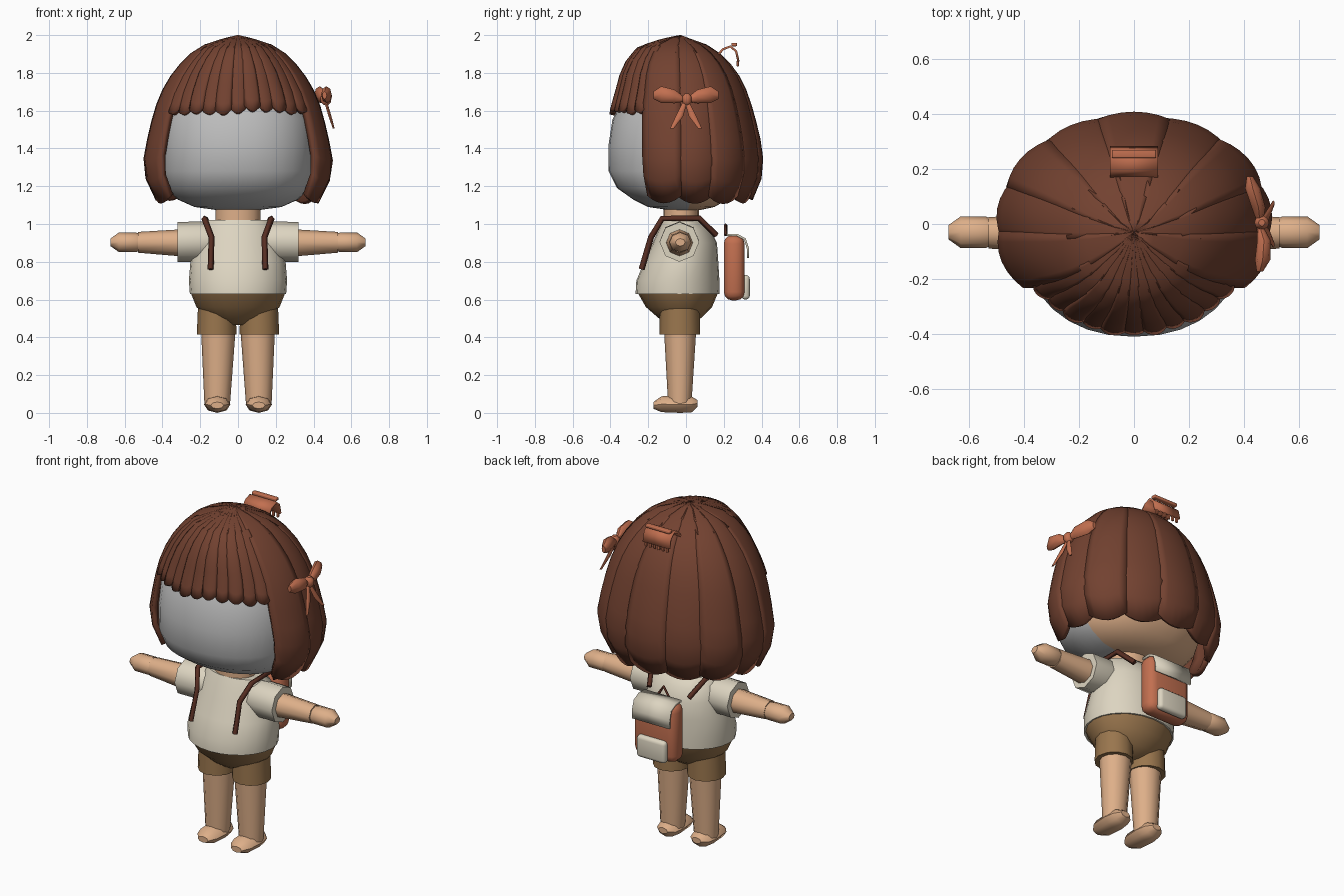
import bpy, bmesh, math, random
from mathutils import Vector

if "Cube" in bpy.data.objects:
    bpy.data.objects.remove(bpy.data.objects["Cube"])

random.seed(4)


def material(name, col):
    m = bpy.data.materials.new(name)
    m.diffuse_color = (*col, 1)
    m.use_nodes = True
    m.node_tree.nodes["Principled BSDF"].inputs["Base Color"].default_value = m.diffuse_color
    return m


HAIR = material("brown hair", (0.17, 0.054, 0.03))
SKIN = material("skin", (0.73, 0.43, 0.25))
FACE = material("grey face", (0.51, 0.51, 0.51))
SHIRT = material("cream cloth", (0.72, 0.66, 0.53))
SHORTS = material("tan shorts", (0.32, 0.18, 0.075))
CORAL = material("coral", (0.54, 0.16, 0.08))
STRAP = material("dark strap", (0.095, 0.027, 0.016))


def finish(name, bm, *mats):
    me = bpy.data.meshes.new(name)
    bm.to_mesh(me)
    bm.free()
    for m in mats:
        me.materials.append(m)
    ob = bpy.data.objects.new(name, me)
    bpy.context.scene.collection.objects.link(ob)
    return ob


def loft(name, mat, rings, n=12, axis="z", power=2.0):
    """Closed loft; each ring is (t, u, v, ru, rv) along the axis."""
    bm = bmesh.new()
    loops = []
    for t, u, v, ru, rv in rings:
        loop = []
        for k in range(n):
            a = 2 * math.pi * k / n
            c, s = math.cos(a), math.sin(a)
            p = u + ru * math.copysign(abs(c) ** (2 / power), c)
            q = v + rv * math.copysign(abs(s) ** (2 / power), s)
            loop.append(bm.verts.new({"z": (p, q, t), "x": (t, p, q), "y": (q, t, p)}[axis]))
        loops.append(loop)
    for a, b in zip(loops, loops[1:]):
        for k in range(n):
            bm.faces.new((a[k], a[(k + 1) % n], b[(k + 1) % n], b[k]))
    bm.faces.new(loops[0])
    bm.faces.new(loops[-1])
    bmesh.ops.recalc_face_normals(bm, faces=bm.faces[:])
    return finish(name, bm, mat)


def box(name, mat, loc, size, bevel):
    bm = bmesh.new()
    bmesh.ops.create_cube(bm, size=1)
    for v in bm.verts:
        v.co = Vector(loc) + Vector([c * s for c, s in zip(v.co, size)])
    bmesh.ops.bevel(bm, geom=bm.edges[:], offset=bevel, segments=3, profile=0.5, affect="EDGES")
    return finish(name, bm, mat)


def strip(name, mat, pts, half, thick):
    """Curved plate: a (y, z) line swept across x."""
    bm = bmesh.new()
    rows = [[bm.verts.new((s * half, y, z)) for s in (-1, 1)] for y, z in pts]
    for a, b in zip(rows, rows[1:]):
        bm.faces.new((a[0], a[1], b[1], b[0]))
    ob = finish(name, bm, mat)
    mod = ob.modifiers.new("thickness", "SOLIDIFY")
    mod.thickness, mod.offset = thick, 0
    return ob


def cord(name, mat, pts, r):
    cu = bpy.data.curves.new(name, "CURVE")
    cu.dimensions = "3D"
    cu.bevel_depth, cu.bevel_resolution, cu.use_fill_caps = r, 0, True
    sp = cu.splines.new("POLY")
    sp.points.add(len(pts) - 1)
    for p, co in zip(sp.points, pts):
        p.co = (*co, 1)
    cu.materials.append(mat)
    bpy.context.scene.collection.objects.link(bpy.data.objects.new(name, cu))


# Head: rows of height, half width, front and back reach
head_rows = [(1.075, .12, .10, .08), (1.09, .23, .20, .15), (1.13, .32, .28, .22),
             (1.19, .375, .365, .27), (1.28, .40, .41, .31), (1.42, .405, .41, .33),
             (1.55, .395, .39, .32), (1.70, .34, .32, .27), (1.85, .20, .19, .16),
             (1.92, .05, .05, .05)]
head = loft("head", SKIN, [(z, 0, (b - f) / 2, x, (b + f) / 2) for z, x, f, b in head_rows], 32, power=2.2)
head.data.materials.append(FACE)
for p in head.data.polygons:
    p.material_index = 1 if p.center.y < 0 and len(p.vertices) == 4 else 0

# Hair: overlapping locks that follow one outer shell
shell = [(2.0, .004, .004, .004), (1.985, .07, .09, .04), (1.94, .21, .24, .16), (1.87, .29, .31, .235),
         (1.80, .35, .35, .285), (1.70, .41, .38, .33), (1.60, .45, .41, .36), (1.45, .487, .415, .395),
         (1.30, .517, .415, .415), (1.20, .485, .39, .39), (1.10, .43, .35, .34)]


def shell_at(z):
    for a, b in zip(shell, shell[1:]):
        if z >= b[0]:
            k = (a[0] - z) / (a[0] - b[0])
            return [p + (q - p) * k for p, q in zip(a[1:], b[1:])]
    return shell[-1][1:]


def lock(name, a0, a1, hem, jag, sink):
    bm = bmesh.new()
    rows, cols = 12, 6
    grid = []
    for i in range(rows + 1):
        u = (i / rows) ** 1.6
        line = []
        for j in range(cols + 1):
            s = j / cols
            edge = abs(2 * s - 1)
            z = 2 - (2 - hem - jag * edge ** 2) * u
            x, f, b = shell_at(z)
            k = 1 - (0.03 * edge ** 2 + sink) * u
            a = a0 + (a1 - a0) * s
            sn = math.sin(a)
            line.append(bm.verts.new((x * k * math.cos(a), (b if sn > 0 else f) * k * sn - 0.03 * (1 - u) ** 4, z)))
        grid.append(line)
    for r, q in zip(grid, grid[1:]):
        for j in range(cols):
            bm.faces.new((r[j], q[j], q[j + 1], r[j + 1]))
    ob = finish(name, bm, HAIR)
    mod = ob.modifiers.new("thickness", "SOLIDIFY")
    mod.thickness, mod.offset = 0.03, -1


def locks(name, start, end, count, hem, jag):
    w = math.radians(end - start) / count
    for i in range(count):
        a = math.radians(start) + i * w
        lock(f"{name}_{i + 1}", a - w * .07, a + w * 1.07, hem + random.uniform(-.012, .012), jag, 0.014 * (i % 2))


locks("fringe_lock", -147, -33, 11, 1.59, 0.025)
locks("hair_lock", -33, 213, 9, 1.115, 0.04)

# Neck, shirt and shorts
loft("neck", SKIN, [(.98, 0, -.025, .12, .095), (1.10, 0, -.025, .12, .095)], 16)
loft("shirt", SHIRT, [(.63, 0, -.045, .255, .222), (.70, 0, -.043, .26, .22), (.80, 0, -.025, .252, .196),
                      (.90, 0, -.006, .225, .17), (.97, 0, -.008, .205, .138), (1.02, 0, -.02, .17, .10)], 24)
loft("shorts_hips", SHORTS, [(.465, 0, -.033, .06, .06), (.50, 0, -.033, .15, .11),
                             (.56, 0, -.037, .22, .175), (.635, 0, -.043, .25, .212)], 20)

# Limbs and shoulder straps, one set for each side
for side, s in (("left", -1), ("right", 1)):
    loft(side + "_sleeve", SHIRT, [(s * .12, -.035, .91, .09, .09), (s * .20, -.035, .907, .105, .107),
                                   (s * .32, -.035, .905, .105, .105)], 8, "x")
    loft(side + "_arm", SKIN, [(s * .28, -.035, .90, .073, .073), (s * .53, -.032, .903, .057, .055)], 8, "x")
    loft(side + "_hand", SKIN, [(s * .515, -.03, .903, .045, .042), (s * .54, -.03, .903, .058, .052),
                                (s * .63, -.03, .903, .058, .052), (s * .675, -.03, .903, .026, .02)], 8, "x")
    loft(side + "_shorts_leg", SHORTS, [(.415, s * .113, -.033, .105, .108), (.56, s * .112, -.033, .10, .105)])
    loft(side + "_leg", SKIN, [(.05, s * .11, -.033, .068, .062), (.45, s * .104, -.031, .092, .086)])
    loft(side + "_foot", SKIN, [(-.172, .04, s * .11, .018, .034), (-.13, .046, s * .11, .042, .064),
                                (-.03, .045, s * .11, .045, .07), (.03, .045, s * .11, .042, .06),
                                (.06, .05, s * .11, .018, .03)], 8, "y")
    cord(side + "_strap", STRAP, [(s * .145, -.235, .76), (s * .14, -.185, .93), (s * .178, -.125, 1.03),
                                  (s * .175, .07, 1.03), (s * .13, .16, .94)], .016)

# Backpack
box("backpack", CORAL, (0, .255, .768), (.28, .11, .345), .045)
strip("backpack_flap", SHIRT, [(.215, .942), (.27, .942), (.312, .92), (.328, .87), (.328, .82)], .122, .012)
box("backpack_pocket", SHIRT, (0, .315, .665), (.19, .045, .13), .02)
cord("backpack_handle", STRAP, [(-.035, .21, .94), (0, .21, .995), (.035, .21, .94)], .009)

# Side bow: loops, tails and knot
for side, s in (("front", -1), ("back", 1)):
    loft(side + "_bow_loop", CORAL, [(s * .01, 1.66, .458, .012, .012), (s * .06, 1.675, .463 - s * .01, .036, .025),
                                     (s * .13, 1.685, .45 - s * .018, .044, .028),
                                     (s * .172, 1.682, .44 - s * .018, .02, .012)], 8, "y")
    loft(side + "_bow_tail", CORAL, [(1.66, .46, 0, .008, .01), (1.57, .487, s * .035, .008, .02),
                                     (1.505, .507, s * .075, .005, .01)], 8)
loft("bow_knot", CORAL, [(1.63, .465, .005, .012, .012), (1.645, .465, .005, .027, .025),
                         (1.675, .465, .005, .027, .025), (1.69, .465, .005, .012, .012)], 10)

# Claw clip at the back of the crown
strip("hair_clip", CORAL, [(.17, 1.895), (.195, 1.925), (.235, 1.94), (.265, 1.915), (.278, 1.86)], .087, .012)
box("clip_bar", CORAL, (0, .255, 1.95), (.16, .03, .018), .005)
for i in range(6):
    box(f"clip_tooth_{i + 1}", CORAL, (-.07 + .028 * i, .274, 1.85), (.014, .012, .03), .003)

# Smooth shading with crisp edges
for ob in bpy.context.scene.objects:
    ob.select_set(ob.type == "MESH")
bpy.context.view_layer.objects.active = head
bpy.ops.object.shade_smooth_by_angle(angle=math.radians(46))
